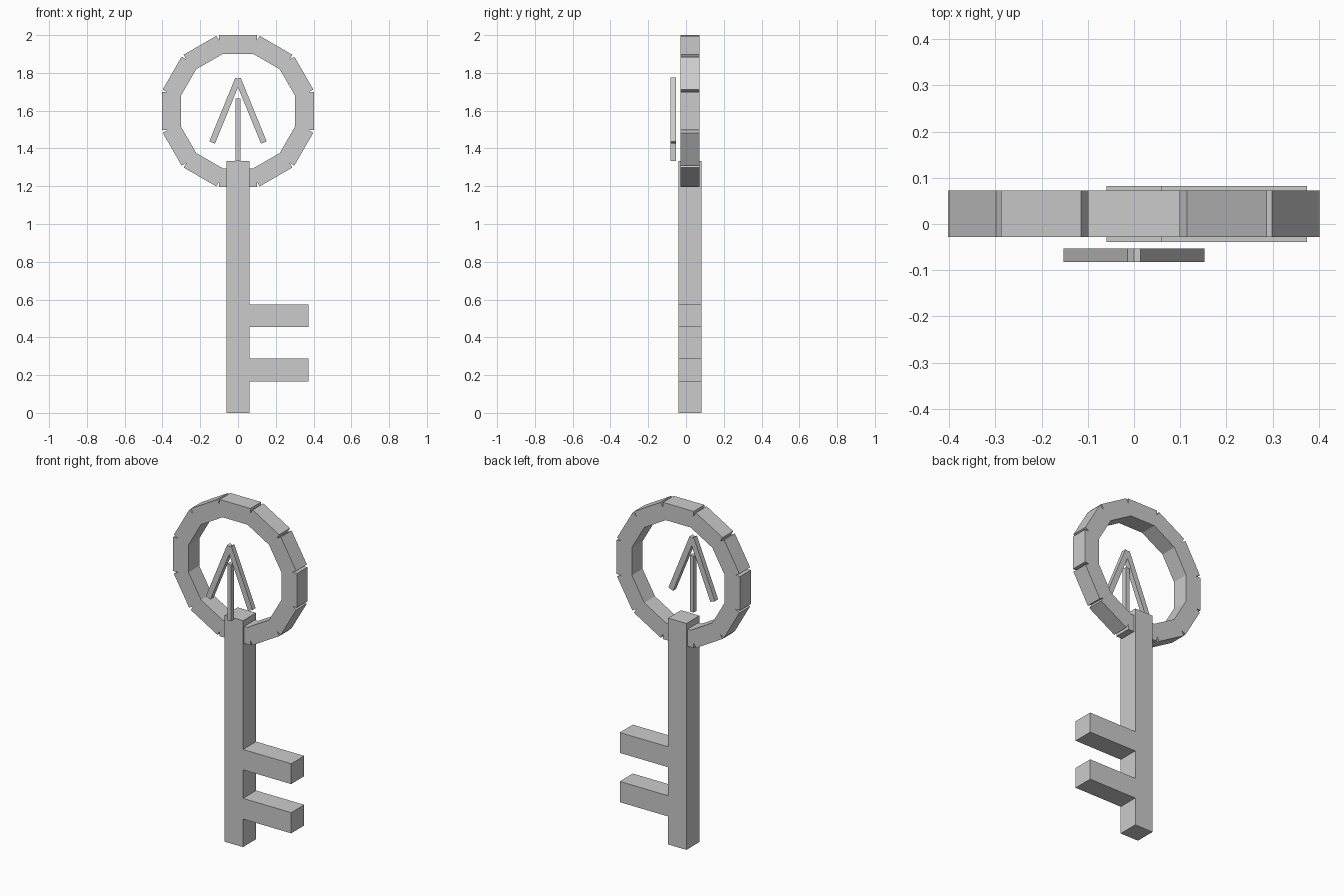
import bpy
import bmesh
from math import sin, cos, tan, radians

cube = bpy.data.objects.get("Cube")
if cube:
    bpy.data.objects.remove(cube, do_unlink=True)

grey = bpy.data.materials.new("plain_grey")
grey.use_nodes = True
colour = (0.6, 0.6, 0.6, 1)
grey.diffuse_color = colour
grey.node_tree.nodes["Principled BSDF"].inputs["Base Color"].default_value = colour


def extrude_faces(name, outlines, front, back):
    """Fill front-view outlines (x, z) and extrude them from front to back."""
    bm = bmesh.new()
    for outline in outlines:
        bm.faces.new([bm.verts.new((x, front, z)) for x, z in outline])
    bmesh.ops.remove_doubles(bm, verts=bm.verts, dist=1e-5)
    result = bmesh.ops.extrude_face_region(bm, geom=bm.faces[:], use_keep_orig=True)
    moved = [v for v in result["geom"] if isinstance(v, bmesh.types.BMVert)]
    bmesh.ops.translate(bm, verts=moved, vec=(0, back - front, 0))
    bmesh.ops.recalc_face_normals(bm, faces=bm.faces)
    mesh = bpy.data.meshes.new(name)
    bm.to_mesh(mesh)
    bm.free()
    mesh.materials.append(grey)
    obj = bpy.data.objects.new(name, mesh)
    bpy.context.collection.objects.link(obj)
    return obj


# Stem and its two teeth, one continuous profile
half, tip, top = 0.06, 0.374, 1.333
stem = [(-half, 0), (half, 0)]
for low, high in ((0.165, 0.287), (0.455, 0.575)):
    stem += [(half, low), (tip, low), (tip, high), (half, high)]
stem += [(half, top), (-half, top)]
extrude_faces("stem_with_teeth", [stem], -0.039, 0.082)

# Ring handle: twelve straight blocks with a small notch at each joint
count, outer, inner, block = 12, 0.4025, 0.3025, 0.1
centre_z = 2 - outer
slope = tan(radians(180 / count))
notch = block / slope
segment = [(-inner * slope, inner), (-block, notch), (-block, outer),
           (block, outer), (block, notch), (inner * slope, inner)]
blocks = []
for i in range(count):
    a = radians(360 / count * i)
    blocks.append([(x * cos(a) + r * sin(a), centre_z + r * cos(a) - x * sin(a))
                   for x, r in segment])
# The notch floor is a single point shared by neighbours
for face in blocks:
    face[:] = [p for i, p in enumerate(face)]
extrude_faces("ring_handle", blocks, -0.028, 0.072)

# Arrow emblem in front of the ring: head and shaft
left = [(-0.014, 1.775), (-0.152, 1.437), (-0.122, 1.425)]
head = [(0, 1.769)] + left + [(0, 1.724)] + [(-x, z) for x, z in reversed(left)]
extrude_faces("arrow_head", [head], -0.082, -0.053)
w = 0.0125
extrude_faces("arrow_shaft", [[(-w, top), (w, top), (w, 1.665), (-w, 1.665)]],
              -0.082, -0.053)
